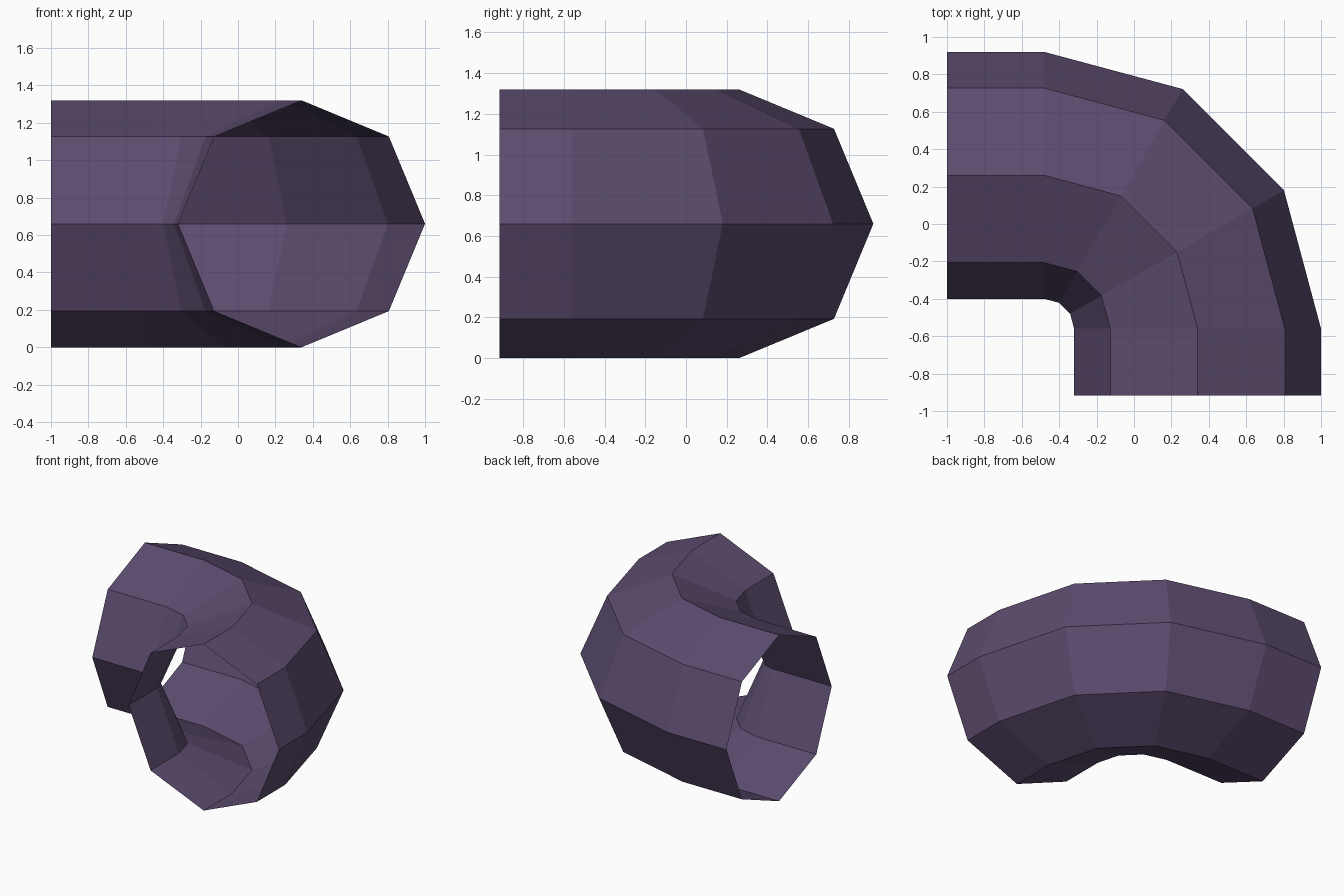
import bpy, bmesh
from math import sin, cos, pi, radians

if "Cube" in bpy.data.objects:
    bpy.data.objects.remove(bpy.data.objects["Cube"])

SIDES, R, BEND = 8, 0.66, 0.82      # octagonal pipe radius and bend radius
CX, CY = -0.48, -0.56               # centre of the bend

mat = bpy.data.materials.new("dark purple")
mat.diffuse_color = (0.105, 0.07, 0.155, 1)
mat.use_nodes = True
mat.node_tree.nodes["Principled BSDF"].inputs["Base Color"].default_value = mat.diffuse_color

# Path stations: (centre x, centre y, outward direction angle)
stations = [(-1.0, CY + BEND, radians(90))]
for deg in (90, 60, 30, 0):
    a = radians(deg)
    stations.append((CX + BEND * cos(a), CY + BEND * sin(a), a))
stations.append((CX + BEND, -0.916, 0.0))

# Open-ended elbow pipe: one octagon ring per station, bridged with quads
bm = bmesh.new()
rings = []
for x, y, a in stations:
    ring = []
    for i in range(SIDES):
        t = 2 * pi * i / SIDES
        r = R * cos(t)
        ring.append(bm.verts.new((x + r * cos(a), y + r * sin(a), R + R * sin(t))))
    rings.append(ring)
for p, q in zip(rings, rings[1:]):
    for i in range(SIDES):
        j = (i + 1) % SIDES
        bm.faces.new((p[i], q[i], q[j], p[j]))

# Make the normals point out of the pipe
bm.normal_update()
top = max(bm.faces, key=lambda f: f.calc_center_median().z)
if top.normal.z < 0:
    bmesh.ops.reverse_faces(bm, faces=bm.faces[:])

mesh = bpy.data.meshes.new("pipe_elbow")
bm.to_mesh(mesh)
bm.free()
mesh.materials.append(mat)
obj = bpy.data.objects.new("pipe_elbow", mesh)
bpy.context.collection.objects.link(obj)
